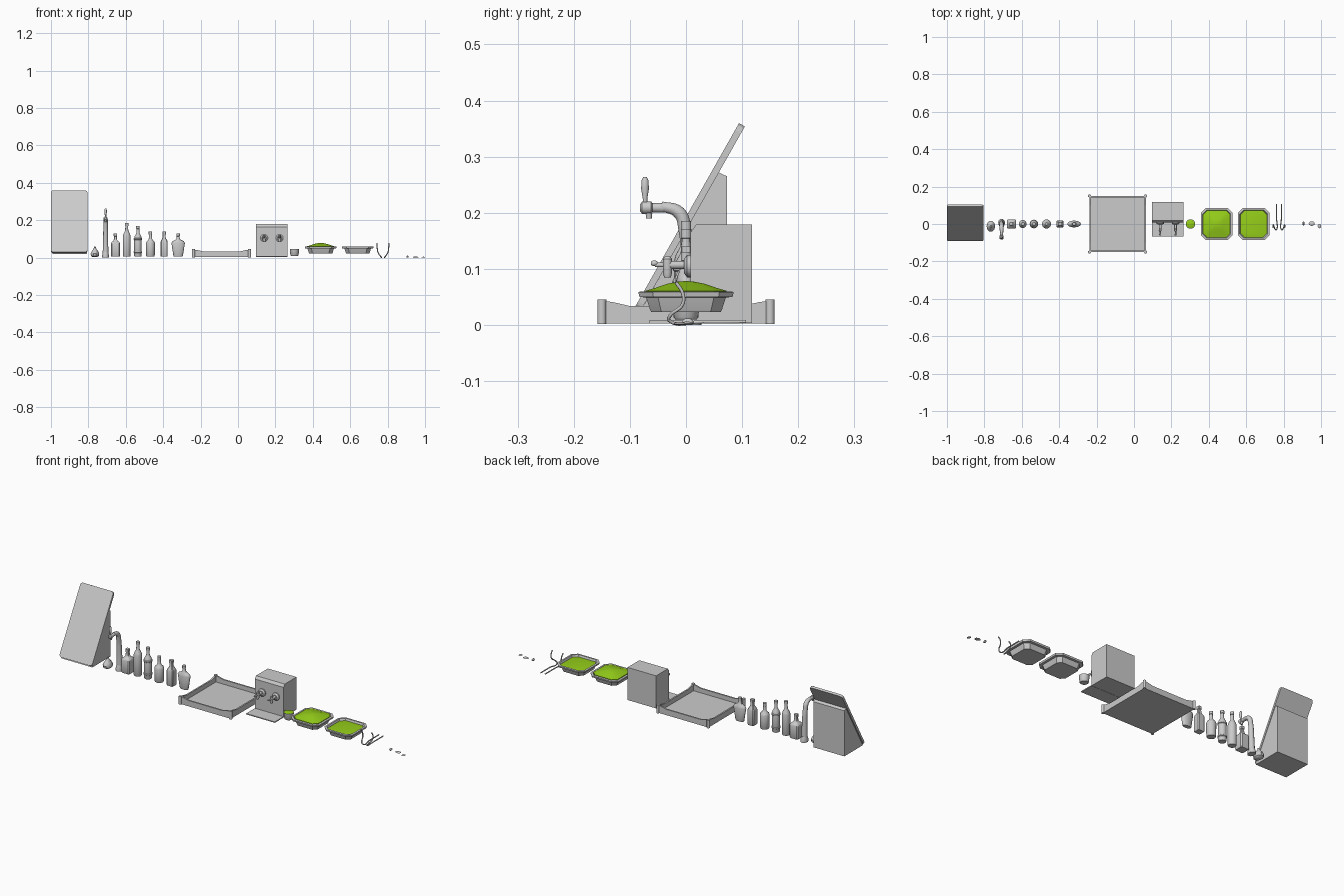
import bpy, bmesh, math
from mathutils import Vector, Matrix

GREEN = bpy.data.materials.new("green")
GREEN.diffuse_color = (0.3, 0.62, 0.01, 1)


def finish(name, bm, mat=None, smooth=True):
    bmesh.ops.recalc_face_normals(bm, faces=bm.faces)
    me = bpy.data.meshes.new(name)
    bm.to_mesh(me)
    bm.free()
    ob = bpy.data.objects.new(name, me)
    bpy.context.collection.objects.link(ob)
    if mat:
        me.materials.append(mat)
    if smooth:
        bpy.ops.object.select_all(action='DESELECT')
        ob.select_set(True)
        bpy.context.view_layer.objects.active = ob
        bpy.ops.object.shade_smooth_by_angle(angle=math.radians(35))
    return ob


def circle(n=20):
    return [(math.cos(2 * math.pi * i / n), math.sin(2 * math.pi * i / n)) for i in range(n)]


def cut_square(c):
    k = 1 - c
    return [(1, -k), (1, k), (k, 1), (-k, 1), (-1, k), (-1, -k), (-k, -1), (k, -1)]


# stack scaled outlines: each ring is (z, half_x, half_y)
def loft(name, at, rings, shape=None, mat=None, turn=None):
    shape = shape or circle()
    bm = bmesh.new()
    rows = [[bm.verts.new((px * a, py * b, z)) for px, py in shape] for z, a, b in rings]
    n = len(shape)
    for lo, hi in zip(rows, rows[1:]):
        for i in range(n):
            bm.faces.new((lo[i], lo[(i + 1) % n], hi[(i + 1) % n], hi[i]))
    bm.faces.new(rows[0][::-1])
    bm.faces.new(rows[-1])
    m = Matrix.Translation(at)
    if turn:
        m = m @ turn
    bmesh.ops.transform(bm, matrix=m, verts=bm.verts)
    return finish(name, bm, mat)


# extrude a polygon given as 3D points along a vector
def prism(name, pts, vec):
    bm = bmesh.new()
    f = bm.faces.new([bm.verts.new(p) for p in pts])
    new = bmesh.ops.extrude_face_region(bm, geom=[f])["geom"]
    bmesh.ops.translate(bm, vec=vec, verts=[v for v in new if isinstance(v, bmesh.types.BMVert)])
    return finish(name, bm, smooth=False)


def box(name, x0, x1, y0, y1, z0, z1):
    return prism(name, [(x0, y0, z0), (x1, y0, z0), (x1, y1, z0), (x0, y1, z0)], (0, 0, z1 - z0))


def tube(name, pts, radii):
    cu = bpy.data.curves.new(name, 'CURVE')
    cu.dimensions = '3D'
    cu.bevel_depth, cu.bevel_resolution, cu.resolution_u = 1, 3, 6
    cu.use_fill_caps = True
    sp = cu.splines.new('BEZIER')
    sp.bezier_points.add(len(pts) - 1)
    for p, co, r in zip(sp.bezier_points, pts, radii):
        p.co, p.radius = co, r
        p.handle_left_type = p.handle_right_type = 'AUTO'
    ob = bpy.data.objects.new(name, cu)
    bpy.context.collection.objects.link(ob)
    bpy.ops.object.select_all(action='DESELECT')
    ob.select_set(True)
    bpy.context.view_layer.objects.active = ob
    bpy.ops.object.convert(target='MESH')
    return ob


FORWARD = Matrix.Rotation(math.pi / 2, 4, 'X')  # local z points to -y

# slanted menu screen with rounded corners on a wedge body
prism("screen_body", [(-0.992, y, z) for y, z in
      [(-0.083, 0.02), (0.073, 0.02), (0.073, 0.265), (0.058, 0.272), (-0.078, 0.03)]], (0.184, 0, 0))
up, back = Vector((0, 0.492, 0.87)), Vector((0, 0.87, -0.492))
base, length, r = Vector((-0.9025, -0.092, 0.03)), 0.379, 0.014
outline = []
for cx, cv, a0 in [(1, r, -90), (1, length - r, 0), (-1, length - r, 90), (-1, r, 180)]:
    for k in range(5):
        a = math.radians(a0 + k * 22.5)
        outline.append(base + Vector((cx * (0.0975 - r) + r * math.cos(a), 0, 0)) + up * (cv + r * math.sin(a)))
prism("screen_panel", outline, back * 0.012)

# small fruit shaker
loft("small_flask", (-0.765, -0.012, 0), [(0.003, 0.012, 0.016), (0.01, 0.021, 0.028), (0.022, 0.023, 0.03),
     (0.036, 0.016, 0.021), (0.048, 0.007, 0.009), (0.06, 0.004, 0.005)], circle(10))

# drink tap with curved neck
X = -0.708
loft("tap_base", (X, 0.006, 0), [(0.0, 0.018, 0.022), (0.012, 0.018, 0.022), (0.03, 0.014, 0.016)])
tube("tap_neck", [(X, 0.006, 0.01), (X, 0.004, 0.1), (X, -0.002, 0.17), (X, -0.012, 0.2), (X, -0.045, 0.212)],
     [0.016, 0.013, 0.012, 0.012, 0.009])
loft("tap_valve", (X, -0.04, 0.209), [(0, 0.009, 0.009), (0.02, 0.008, 0.008), (0.022, 0.011, 0.011),
     (0.038, 0.011, 0.011), (0.042, 0.006, 0.006)], turn=FORWARD)
loft("tap_spout", (X, -0.066, 0), [(0.19, 0.005, 0.005), (0.21, 0.007, 0.007)])
loft("tap_handle", (X, -0.073, 0), [(0.21, 0.004, 0.004), (0.225, 0.004, 0.004), (0.243, 0.007, 0.007),
     (0.258, 0.006, 0.006), (0.264, 0.003, 0.003)])

# bottles: x, outline, height, body half sizes, shoulder start, neck start, foot scale
SQ = cut_square(0.22)
bottles = [(-0.655, SQ, 0.130, 0.025, 0.025, 0.075, 0.09, 1.0),
           (-0.595, None, 0.185, 0.021, 0.021, 0.115, 0.137, 1.0),
           (-0.535, None, 0.170, 0.020, 0.020, 0.105, 0.125, 1.0),
           (-0.468, None, 0.140, 0.024, 0.024, 0.078, 0.095, 0.95),
           (-0.395, SQ, 0.140, 0.019, 0.019, 0.085, 0.1, 1.0),
           (-0.320, None, 0.130, 0.036, 0.018, 0.078, 0.097, 0.7)]
for i, (x, shape, h, a, b, sh, nk, foot) in enumerate(bottles):
    z = 0.005
    n, w = 0.0085, a - 0.002
    loft(f"bottle_{i + 1}", (x, 0, 0), [(z, a * foot * 0.9, b * foot * 0.9), (z + 0.004, a * foot, b * foot),
         (sh, a, b), ((sh + nk) / 2, a * 0.85, b * 0.85), (nk, n + 0.003, n + 0.003), (nk + 0.008, n, n),
         (h - 0.016, n * 0.85, n * 0.85), (h - 0.015, n * 1.1, n * 1.1), (h, n * 1.1, n * 1.1)], shape)
for z in (0.025, 0.095):
    loft("bottle_band", (-0.535, 0, z), [(0, 0.0205, 0.0205), (0.002, 0.023, 0.023),
         (0.007, 0.023, 0.023), (0.009, 0.0205, 0.0205)])

# square tray: floor, dipping walls and corner posts
C, H = -0.088, 0.151
box("tray_floor", C - H, C + H, -H, H, 0.003, 0.01)
wall = [(-H, 0.003), (H, 0.003), (H, 0.043), (H - 0.02, 0.041), (H - 0.05, 0.034),
        (0.05 - H, 0.034), (0.02 - H, 0.041), (-H, 0.043)]
for s in (-1, 1):
    prism("tray_wall", [(C + u, s * H, z) for u, z in wall], (0, -s * 0.008, 0))
    prism("tray_wall", [(C + s * H, u, z) for u, z in wall], (-s * 0.008, 0, 0))
    for t in (-1, 1):
        loft("tray_post", (C + s * 0.15, t * 0.15, 0), [(0.002, 0.008, 0.008), (0.045, 0.008, 0.008)], circle(12))

# drink dispenser with drip tray and two faucets
prism("dispenser_body", [(0.095, y, z) for y, z in [(0.008, 0.004), (0.118, 0.004), (0.118, 0.179),
      (0.018, 0.179), (0.008, 0.165)]], (0.17, 0, 0))
box("drip_tray", 0.095, 0.265, -0.066, 0.01, 0.003, 0.008)
for x in (0.14, 0.222):
    loft("faucet_flange", (x, 0.01, 0.105), [(0, 0.02, 0.02), (0.008, 0.02, 0.02), (0.014, 0.012, 0.012)], turn=FORWARD)
    loft("faucet_stem", (x, 0.0, 0.107), [(0, 0.007, 0.007), (0.033, 0.007, 0.007),
         (0.034, 0.004, 0.004), (0.055, 0.004, 0.004)], turn=FORWARD)
    loft("faucet_nozzle", (x, -0.033, 0), [(0.085, 0.006, 0.006), (0.092, 0.008, 0.008), (0.118, 0.008, 0.008),
         (0.122, 0.005, 0.005)])
    loft("faucet_knob", (x, -0.051, 0.11), [(0, 0.003, 0.003), (0.003, 0.005, 0.005), (0.008, 0.005, 0.005),
         (0.011, 0.003, 0.003)], turn=FORWARD)

# cup with green drink
loft("cup", (0.302, 0, 0), [(0.01, 0.019, 0.019), (0.014, 0.022, 0.022), (0.046, 0.025, 0.025),
     (0.046, 0.023, 0.023), (0.042, 0.0225, 0.0225)])
loft("cup_drink", (0.302, 0, 0), [(0.041, 0.0225, 0.0225), (0.046, 0.0235, 0.0235), (0.047, 0.022, 0.022)], mat=GREEN)

# octagonal pans, one heaped and one level
OCT = cut_square(0.3)
for name, x, heap in (("heaped", 0.442, 1), ("level", 0.64, 0)):
    loft(name + "_pan", (x, 0, 0), [(0.023, 0.062, 0.062), (0.027, 0.064, 0.064), (0.049, 0.071, 0.071),
         (0.05, 0.083, 0.083), (0.059, 0.085, 0.085), (0.06, 0.075, 0.075), (0.046, 0.07, 0.07)], OCT)
    rings = [(0.046, 0.069, 0.069), (0.05, 0.071, 0.071), (0.052, 0.06, 0.06)]
    if heap:
        rings = [(0.046, 0.069, 0.069), (0.061, 0.072, 0.072), (0.066, 0.055, 0.055), (0.073, 0.035, 0.035),
                 (0.077, 0.018, 0.016), (0.078, 0.006, 0.005)]
    loft(name + "_filling", (x, 0, 0), rings, OCT, GREEN)

# pair of mirrored curled straws
for s in (-1, 1):
    path = [(0.013, 0.107), (0.013, 0.03), (0.013, -0.03), (0.02, -0.028), (0.029, -0.006), (0.031, -0.006), (0.032, -0.018)]
    zs = [0.006, 0.006, 0.008, 0.017, 0.037, 0.057, 0.076]
    tube("straw", [(0.775 + s * u, y, z) for (u, y), z in zip(path, zs)], [0.003] * 7)

# loose garnish pieces
for x, y, a, b, h in ((0.906, 0.003, 0.006, 0.011, 0.012), (0.95, 0.002, 0.016, 0.012, 0.006), (0.991, -0.011, 0.009, 0.012, 0.005)):
    loft("garnish", (x, y, 0), [(0, a * 0.6, b * 0.6), (h * 0.4, a, b), (h * 0.8, a * 0.7, b * 0.7),
         (h, a * 0.3, b * 0.3)], circle(12))
